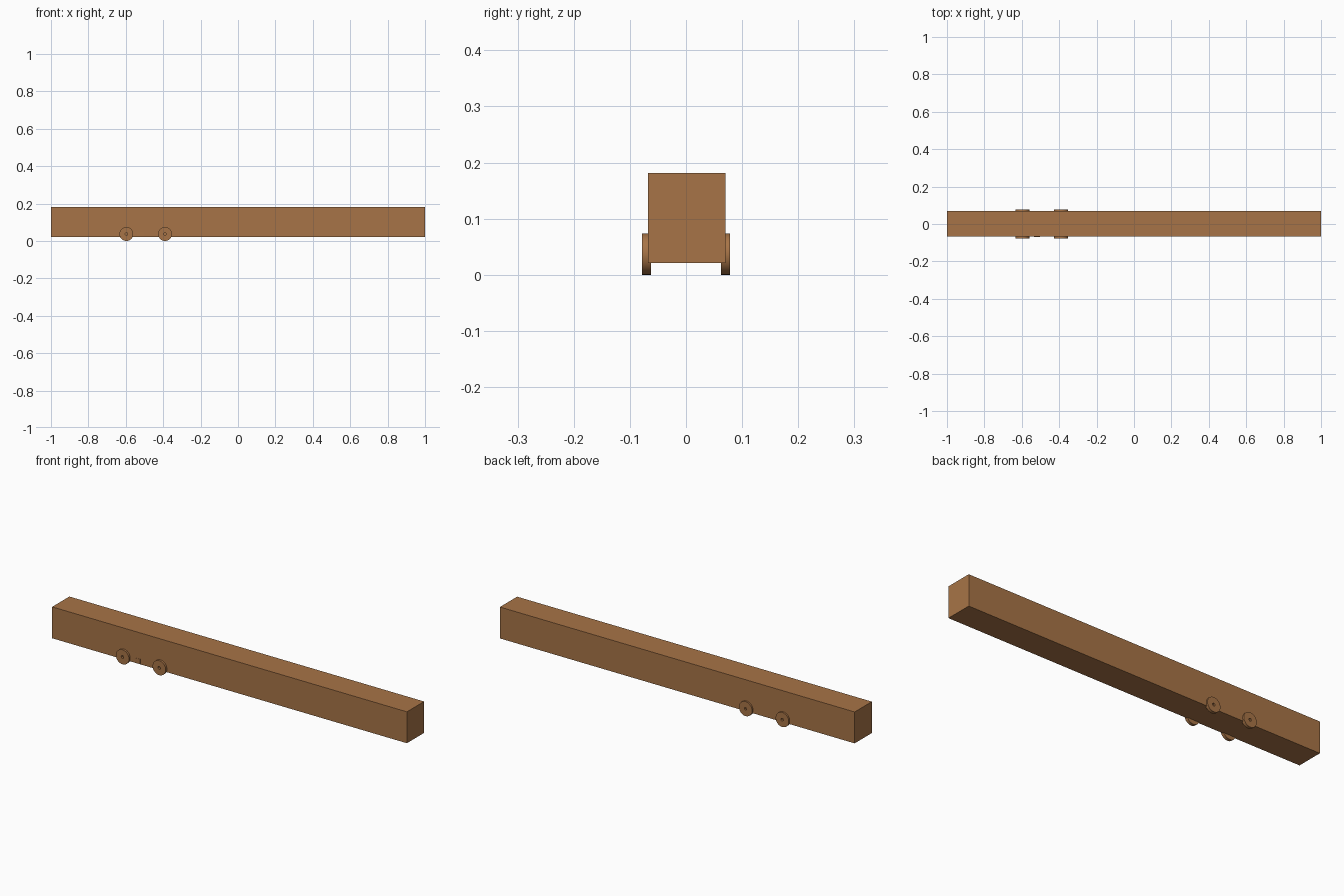
import bpy, bmesh, math

if "Cube" in bpy.data.objects:
    bpy.data.objects.remove(bpy.data.objects["Cube"])

wood = bpy.data.materials.new("warm wood")
wood.diffuse_color = (0.39, 0.175, 0.063, 1)
wood.use_nodes = True
wood.node_tree.nodes["Principled BSDF"].inputs["Base Color"].default_value = wood.diffuse_color


def add_object(name, bm, smooth=False):
    bmesh.ops.recalc_face_normals(bm, faces=bm.faces)
    mesh = bpy.data.meshes.new(name)
    bm.to_mesh(mesh)
    bm.free()
    mesh.materials.append(wood)
    ob = bpy.data.objects.new(name, mesh)
    bpy.context.collection.objects.link(ob)
    if smooth:
        bpy.ops.object.select_all(action='DESELECT')
        bpy.context.view_layer.objects.active = ob
        ob.select_set(True)
        bpy.ops.object.shade_smooth_by_angle(angle=math.radians(35))
    return ob


def box(name, lo, hi):
    bm = bmesh.new()
    bmesh.ops.create_cube(bm, size=1)
    for v in bm.verts:
        v.co = [(a + b) / 2 + c * (b - a) for a, b, c in zip(lo, hi, v.co)]
    return add_object(name, bm)


def lathe_y(name, profile, x, z, sides=48):
    """Spin a closed (radius, y) profile about an axis along y."""
    bm = bmesh.new()
    rings = []
    for i in range(sides):
        a = 2 * math.pi * i / sides
        rings.append([bm.verts.new((x + r * math.cos(a), y, z + r * math.sin(a)))
                      for r, y in profile])
    n = len(profile)
    for i in range(sides):
        p, q = rings[i], rings[(i + 1) % sides]
        for j in range(n):
            k = (j + 1) % n
            bm.faces.new((p[j], p[k], q[k], q[j]))
    return add_object(name, bm, True)


# Long square beam
box("beam", (-1.0, -0.068, 0.021), (1.0, 0.070, 0.181))

# Four wheels with a small centre bore
R, BORE = 0.037, 0.007
for x, end in ((-0.597, "left"), (-0.39, "right")):
    for s, side in ((-1, "front"), (1, "back")):
        profile = [(BORE, s * 0.062), (R, s * 0.062),
                   (R, s * 0.078), (BORE, s * 0.078)]
        lathe_y(f"{side}_{end}_wheel", profile, x, R)

# Small wedge swelling out of the front between the wheels
bm = bmesh.new()
pts = [(-0.55, -0.0675, 0.026), (-0.55, -0.0675, 0.044), (-0.503, -0.0695, 0.048),
       (-0.503, -0.0695, 0.024), (-0.503, -0.066, 0.024), (-0.503, -0.066, 0.048)]
v = [bm.verts.new(p) for p in pts]
for f in ((0, 1, 2, 3), (3, 2, 5, 4), (0, 4, 5, 1), (1, 5, 2), (0, 3, 4)):
    bm.faces.new([v[i] for i in f])
add_object("front_wedge", bm)
